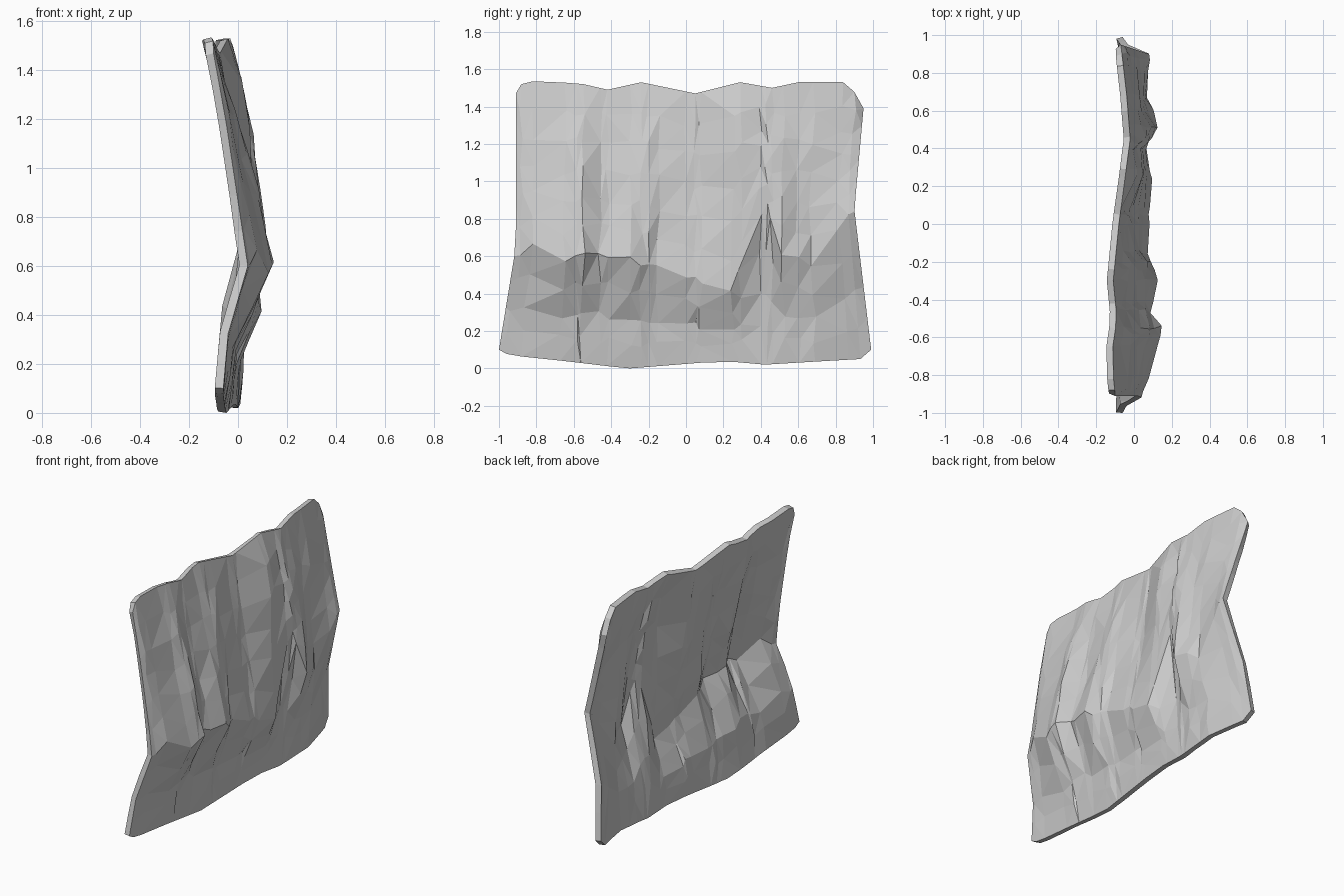
import bpy
import bmesh
import random

random.seed(4)
THICKNESS = 0.035

default_cube = bpy.data.objects.get("Cube")
if default_cube:
    bpy.data.objects.remove(default_cube, do_unlink=True)


def curve(points, value):
    """Read a straight-sided profile at the given position."""
    if value <= points[0][0]:
        return points[0][1]
    for (start, low), (end, high) in zip(points, points[1:]):
        if value <= end:
            return low + (high - low) * (value - start) / (end - start)
    return points[-1][1]


def mix(first, second, amount):
    return first + (second - first) * amount


# Outline of the sheet: wavy top and bottom edges, pinched sides
top_height = [(-.91, 1.47), (-.88, 1.52), (-.8, 1.54), (-.55, 1.52), (-.42, 1.49),
              (-.24, 1.53), (.05, 1.47), (.29, 1.53), (.46, 1.5), (.6, 1.53),
              (.84, 1.53), (.91, 1.47), (.95, 1.39)]
bottom_height = [(-.91, .1), (-.87, .07), (-.4, .01), (-.3, 0), (.2, .04),
                 (.42, .02), (.9, .05), (.95, .1)]
left_shift = [(.1, -.09), (.65, 0)]
right_shift = [(.1, .04), (.85, -.05), (1.4, 0)]

# Depth of the edges, and height and depth of the overhanging ridge
top_depth = [(-.9, -.1), (-.7, -.12), (-.5, -.09), (-.3, -.11), (0, -.08),
             (.3, -.04), (.45, -.02), (.7, -.04), (.95, -.07)]
bottom_depth = [(-.9, -.06), (-.35, -.05), (.4, 0), (.7, .01), (.95, -.06)]
ridge_height = [(-.91, .6), (-.8, .66), (-.65, .57), (-.53, .63), (-.3, .58),
                (0, .49), (.25, .4), (.42, .9), (.52, .62), (.68, .55), (.9, .84)]
ridge_depth = [(-.91, .04), (-.8, .08), (-.65, .13), (-.53, .15), (-.46, .09),
               (-.3, .13), (-.15, .07), (.25, .09), (.4, .06), (.52, .13),
               (.68, .07), (.9, .08)]

# Hanging folds: position, height of the tip, depth
folds = [(-.82, 1.2, .02), (-.58, 1.02, .025), (-.4, 1.05, -.02), (-.2, 1.1, .03),
         (.08, 1.0, -.015), (.27, 1.3, .06), (.43, 1.1, .03), (.68, 1.18, .03)]


def fold_depth(across, height, ridge, top):
    """Add up the tent-shaped folds between the ridge and the top edge."""
    total = 0
    for centre, tip, depth in folds:
        side = max(0, 1 - abs(across - centre) / .13)
        if ridge < tip:
            total += depth * side * curve([(ridge, 0), (tip, 1), (top, 0)], height)
    return total


def sheet_point(across, row, inside):
    """Place one point; rows run from the bottom over the ridge to the top."""
    top = curve(top_height, across)
    bottom = curve(bottom_height, across)
    ridge = curve(ridge_height, across)
    front = curve(ridge_depth, across)
    hem = curve(bottom_depth, across)
    head = curve(top_depth, across)
    foot = mix(bottom, ridge, .45)
    foot_depth = mix(hem, front, .2)

    height = curve([(0, bottom), (2, foot), (4, ridge), (10, top)], row)
    depth = curve([(0, hem), (2, foot_depth), (4, front), (10, head)], row)
    if inside:
        height += random.uniform(-.02, .02)
        across += random.uniform(-.012, .012)
        depth += random.uniform(-.006, .006)
    depth += fold_depth(across, height, ridge, top)

    # Spread the columns near the two sides along the pinched outline
    if across < 0:
        across += curve(left_shift, height) * (across / .91) ** 4
    else:
        across += curve(right_shift, height) * (across / .95) ** 4
    return depth, across, height


# Columns follow every corner of the outline, ridge and folds
corners = [point[0] for profile in (top_height, ridge_depth, ridge_height, folds)
           for point in profile]
columns = []
for corner in sorted(corners):
    if not columns or corner - columns[-1] > .025:
        columns.append(corner)
rows = range(11)

# Crumpled sheet
bm = bmesh.new()
grid = []
for column in columns:
    edge = column in (columns[0], columns[-1])
    line = []
    for row in rows:
        inside = not edge and row not in (0, rows[-1])
        line.append(bm.verts.new(sheet_point(column, row, inside)))
    grid.append(line)
for near, far in zip(grid, grid[1:]):
    for row in rows[:-1]:
        bm.faces.new((near[row], far[row], far[row + 1], near[row + 1]))
bmesh.ops.triangulate(bm, faces=bm.faces[:])

mesh = bpy.data.meshes.new("crumpled_sheet")
bm.to_mesh(mesh)
bm.free()
sheet = bpy.data.objects.new("crumpled_sheet", mesh)
bpy.context.collection.objects.link(sheet)

solid = sheet.modifiers.new("cloth_thickness", "SOLIDIFY")
solid.thickness = THICKNESS
solid.offset = -1

# Plain grey cloth
grey = bpy.data.materials.new("light_grey")
grey.use_nodes = True
colour = (.6, .6, .6, 1)
grey.diffuse_color = colour
grey.node_tree.nodes["Principled BSDF"].inputs["Base Color"].default_value = colour
mesh.materials.append(grey)
